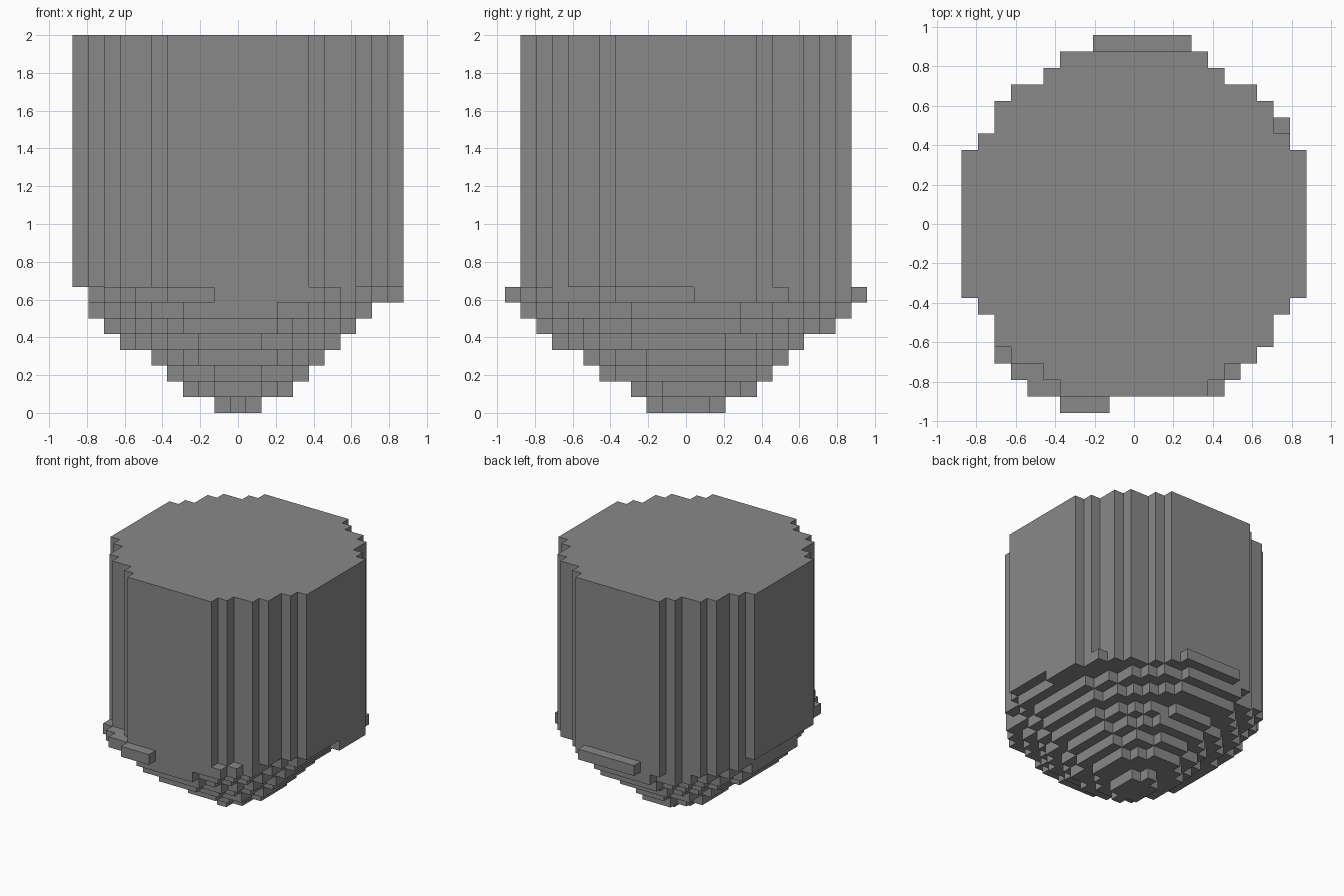
import bpy
import bmesh
import math

cube = bpy.data.objects.get("Cube")
if cube:
    bpy.data.objects.remove(cube, do_unlink=True)

UNIT = 1 / 12  # edge of one block

grey = bpy.data.materials.new("stone_grey")
grey.use_nodes = True
grey.diffuse_color = (0.25, 0.25, 0.25, 1)
grey.node_tree.nodes["Principled BSDF"].inputs["Base Color"].default_value = grey.diffuse_color


def oval_rows(x_min, x_max, y_min, y_max, margin=0.5):
    """Block spans (row, first, last) that fill an oval between the given blocks."""
    centre_x, centre_y = (x_min + x_max) / 2, (y_min + y_max) / 2
    radius_x, radius_y = (x_max - x_min) / 2 + margin, (y_max - y_min) / 2 + margin
    rows = []
    for row in range(y_min, y_max + 1):
        reach = radius_x * math.sqrt(max(0, 1 - ((row - centre_y) / radius_y) ** 2))
        rows.append((row, max(x_min, math.ceil(centre_x - reach)),
                     min(x_max, math.floor(centre_x + reach))))
    return rows


def stepped_slab(name, rows, bottom, height):
    """Extrude the stepped outline of the rows into a slab."""
    right, left = [], []
    for row, first, last in rows:
        for edge in (row - 0.5, row + 0.5):
            right.append((last + 0.5, edge))
            left.append((first - 0.5, edge))
    outline = []
    for point in right + left[::-1]:
        if not outline or point != outline[-1]:
            outline.append(point)
    # drop points in the middle of straight edges
    corners = []
    for i, (x, y) in enumerate(outline):
        before, after = outline[i - 1], outline[(i + 1) % len(outline)]
        if not (before[0] == x == after[0] or before[1] == y == after[1]):
            corners.append((x, y))

    bm = bmesh.new()
    base = bm.faces.new([bm.verts.new((x * UNIT, y * UNIT, bottom * UNIT)) for x, y in corners])
    lifted = bmesh.ops.extrude_face_region(bm, geom=[base], use_keep_orig=True)["geom"]
    bmesh.ops.translate(bm, vec=(0, 0, height * UNIT),
                        verts=[g for g in lifted if isinstance(g, bmesh.types.BMVert)])
    bmesh.ops.recalc_face_normals(bm, faces=bm.faces)
    mesh = bpy.data.meshes.new(name)
    bm.to_mesh(mesh)
    bm.free()
    mesh.materials.append(grey)
    obj = bpy.data.objects.new(name, mesh)
    bpy.context.collection.objects.link(obj)
    return obj


# Stepped tip, narrowing towards the ground
tip_extents = [
    (-1, 1, -2, 2),
    (-3, 3, -3, 4),
    (-4, 4, -5, 5),
    (-5, 5, -6, 6),
    (-7, 6, -8, 7),
    (-8, 7, -9, 9),
    (-9, 8, -10, 10),
]
for level, extent in enumerate(tip_extents):
    stepped_slab("tip_layer_" + str(level + 1), oval_rows(*extent), level, 1)

# Uneven collar where the tip meets the body
collar_first = [-4, -6, -7] + [-8] * 4 + [-9] * 10 + [-8, -8, -7, -5, -4, -2]
collar_last = [-2, 5, 6, 7, 7, 7, 8] + [9] * 5 + [10] * 4 + [9, 9, 8, 7, 5, 4, 3]
collar_rows = list(zip(range(-11, 12), collar_first, collar_last))
stepped_slab("collar", collar_rows, 7, 1)

# Tall round body with a flat top
stepped_slab("body", oval_rows(-10, 10, -10, 10, margin=0.8), 8, 16)
